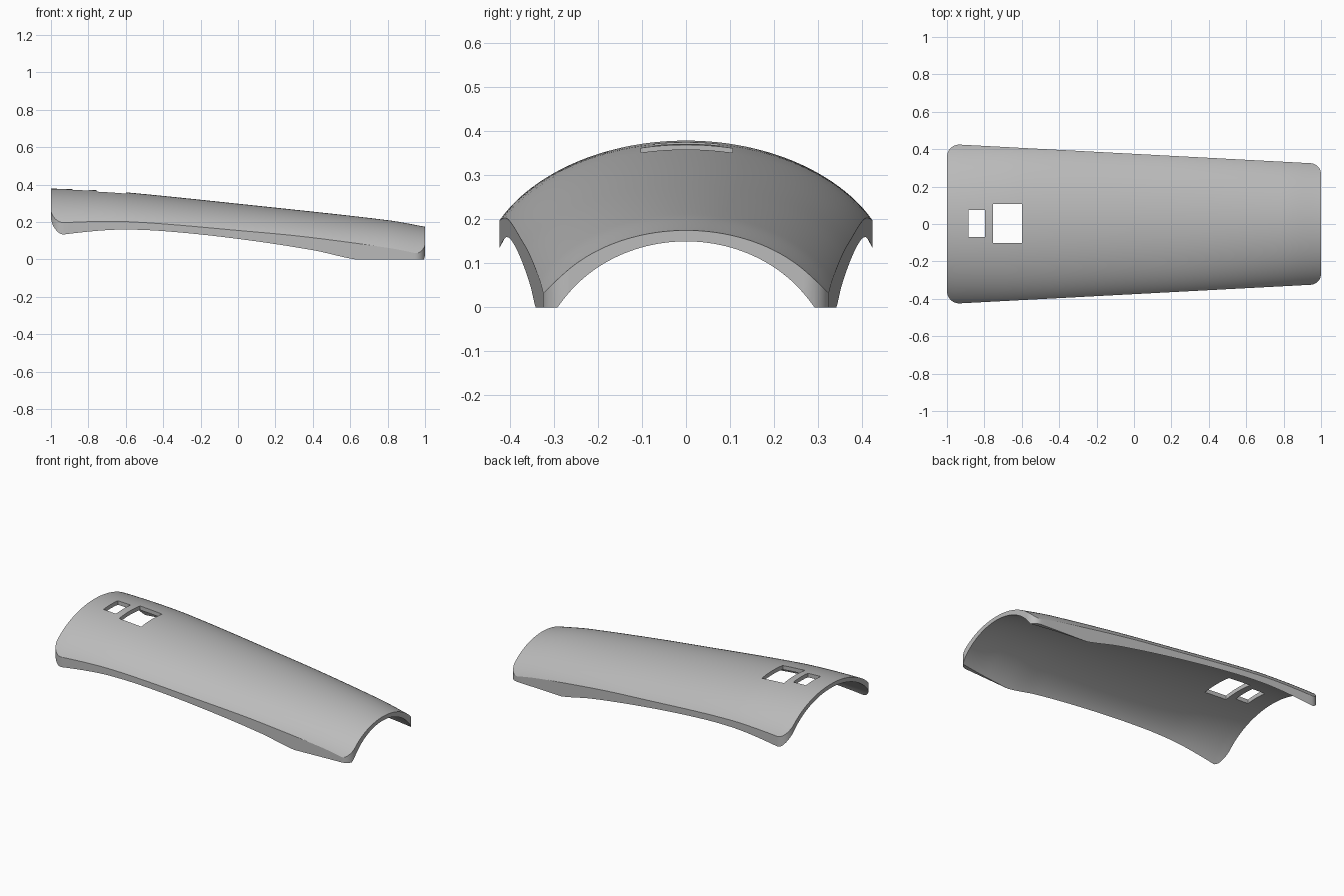
import bpy
import math

cube = bpy.data.objects.get("Cube")
if cube:
    bpy.data.objects.remove(cube, do_unlink=True)

GREY = (0.5, 0.5, 0.5, 1)
mat = bpy.data.materials.new("plain grey")
mat.use_nodes = True
mat.diffuse_color = GREY
mat.node_tree.nodes["Principled BSDF"].inputs["Base Color"].default_value = GREY

# Lengthwise curves: crown height, outer edge drop and inner edge drop
CROWN = [(-1, .379), (-.8, .372), (-.6, .359), (0, .298), (.8, .21), (1, .175)]
OUTER = [(-1, .188), (-.93, .18), (-.54, .154), (0, .143), (.35, .139), (1, .152)]
INNER = [(-1, .257), (-.93, .243), (-.65, .204), (-.4, .188), (0, .188),
         (.4, .206), (.62, .23), (1, .24)]
THICK = .025
COLUMNS = 64


def smooth_curve(points, x):
    """Cubic Hermite interpolation through the given points."""
    def slope(i):
        a, b = points[max(i - 1, 0)], points[min(i + 1, len(points) - 1)]
        return (b[1] - a[1]) / (b[0] - a[0])
    i = max(k for k in range(len(points) - 1) if points[k][0] <= x or k == 0)
    (x0, z0), (x1, z1) = points[i], points[i + 1]
    h = x1 - x0
    t = (x - x0) / h
    return ((1 + 2 * t) * (1 - t) ** 2 * z0 + t * (1 - t) ** 2 * h * slope(i)
            + t * t * (3 - 2 * t) * z1 + t * t * (t - 1) * h * slope(i + 1))


def arch(u, k):
    """Elliptic drop: 0 at the crown, 1 at the side edge."""
    return (1 - math.sqrt(1 - (k * u) ** 2)) / (1 - math.sqrt(1 - k * k))


def side(x):
    return .375 - .053 * x


def half_width(x):
    """Tapered plan outline with rounded corners."""
    r = .07 if x < 0 else .055
    d = min(1 - abs(x), r)
    return side(x) - r + math.sqrt(max(r * r - (r - d) ** 2, 0))


# Rows are packed closely around the rounded corners
STEPS = 10
left = [-1 + .07 * (1 - math.cos(i / STEPS * math.pi / 2)) for i in range(STEPS)]
right = [1 - .055 * (1 - math.cos(i / STEPS * math.pi / 2)) for i in range(STEPS)]
middle = [-.93 + 1.875 * i / 60 for i in range(61)]
rows = left + middle + right[::-1]

# Shell: an outer and an inner skin joined around the rim
verts, faces = [], []
for skin in range(2):
    for x in rows:
        for j in range(COLUMNS + 1):
            y = half_width(x) * math.sin((j / COLUMNS - .5) * math.pi)
            u = y / side(x)
            z = smooth_curve(CROWN, x)
            if skin == 0:
                z -= smooth_curve(OUTER, x) * arch(u, .91)
            else:
                z -= THICK + (smooth_curve(INNER, x) - THICK) * arch(u, .96)
            verts.append((x, y, z))

n = COLUMNS + 1
total = len(rows) * n
for i in range(len(rows) - 1):
    for j in range(COLUMNS):
        a = i * n + j
        quad = (a, a + n, a + n + 1, a + 1)
        faces.append(quad)
        faces.append(tuple(total + v for v in reversed(quad)))
last = len(rows) - 1
rim = ([i * n for i in range(last)] + [last * n + j for j in range(COLUMNS)]
       + [i * n + COLUMNS for i in range(last, 0, -1)]
       + [j for j in range(COLUMNS, 0, -1)])
for a, b in zip(rim, rim[1:] + rim[:1]):
    faces.append((b, a, a + total, b + total))

mesh = bpy.data.meshes.new("curved_shell")
mesh.from_pydata(verts, [], faces)
mesh.materials.append(mat)
shell = bpy.data.objects.new("curved_shell", mesh)
bpy.context.collection.objects.link(shell)


def cut_box(name, low, high):
    """Cut a box out of the shell, then remove the cutter."""
    center = [(a + b) / 2 for a, b in zip(low, high)]
    bpy.ops.mesh.primitive_cube_add(size=1, location=center)
    cutter = bpy.context.object
    cutter.name = name
    cutter.scale = [b - a for a, b in zip(low, high)]
    cutter.hide_render = True
    cutter.data.materials.append(mat)
    mod = shell.modifiers.new(name, 'BOOLEAN')
    mod.operation = 'DIFFERENCE'
    mod.solver = 'EXACT'
    mod.object = cutter
    bpy.context.view_layer.update()
    bpy.ops.object.select_all(action='DESELECT')
    shell.select_set(True)
    bpy.context.view_layer.objects.active = shell
    bpy.ops.object.modifier_apply(modifier=name)
    bpy.data.objects.remove(cutter, do_unlink=True)


# Two windows and the flat feet
cut_box("small_window_cutter", (-.885, -.07, .2), (-.797, .075, .6))
cut_box("large_window_cutter", (-.753, -.102, .2), (-.6, .106, .6))
cut_box("foot_cutter", (-2, -1, -1), (2, 1, 0))

bpy.ops.object.shade_smooth_by_angle(angle=math.radians(30))
